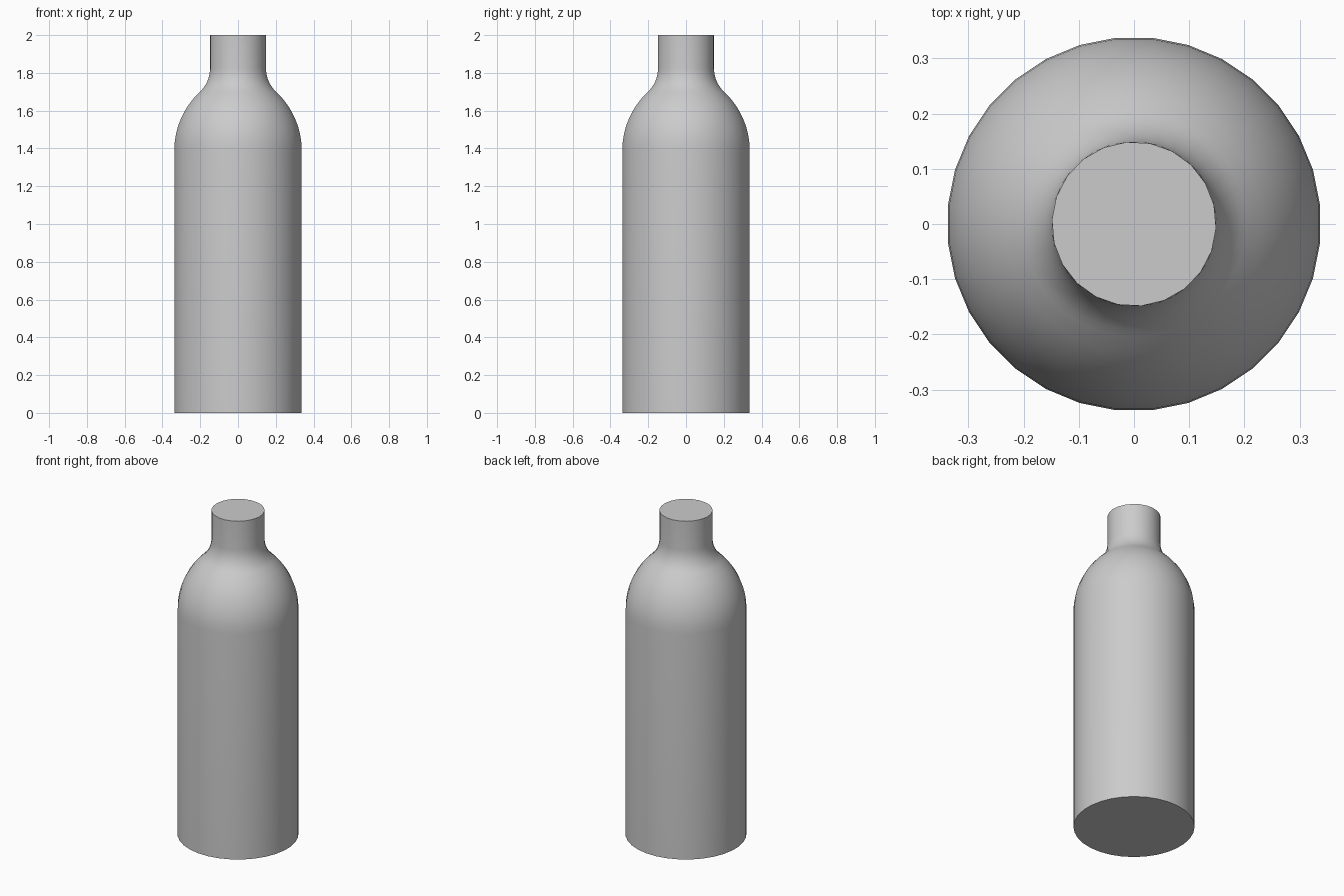
import bpy, bmesh
from math import acos, cos, sin, sqrt, pi, radians

if "Cube" in bpy.data.objects:
    bpy.data.objects.remove(bpy.data.objects["Cube"], do_unlink=True)

grey = bpy.data.materials.new("plain grey")
grey.use_nodes = True
grey.diffuse_color = (0.6, 0.6, 0.6, 1)
grey.node_tree.nodes["Principled BSDF"].inputs["Base Color"].default_value = grey.diffuse_color

BODY_R, NECK_R, SHOULDER_Z, TOP = 0.339, 0.149, 1.39, 2.0
BIG, SMALL = 0.42, 0.17          # shoulder arc and neck fillet radii
SIDES, NECK_SIDES, STEPS = 32, 22, 8

# Two tangent arcs lead from the body wall to the neck wall
big_x = BODY_R - BIG
small_x = NECK_R + SMALL
small_z = SHOULDER_Z + sqrt((BIG + SMALL) ** 2 - (small_x - big_x) ** 2)
turn = acos((small_x - big_x) / (BIG + SMALL))
angles = [turn * i / STEPS for i in range(STEPS + 1)]
profile = [(BODY_R, 0)]
profile += [(big_x + BIG * cos(a), SHOULDER_Z + BIG * sin(a)) for a in angles]
profile += [(small_x - SMALL * cos(a), small_z - SMALL * sin(a)) for a in angles[-2:0:-1]]

bm = bmesh.new()


def ring(radius, z, sides, start):
    verts = [bm.verts.new((radius * cos(start + 2 * pi * i / sides),
                           radius * sin(start + 2 * pi * i / sides), z)) for i in range(sides)]
    return [bm.edges.new((verts[i - 1], verts[i])) for i in range(sides)]


# Body and shoulder rings, then the coarser neck rings
rings = [ring(r, z, SIDES, pi / SIDES) for r, z in profile]
rings += [ring(NECK_R, z, NECK_SIDES, radians(-3)) for z in (small_z, TOP)]
for low, high in zip(rings, rings[1:]):
    bmesh.ops.bridge_loops(bm, edges=low + high)

# Flat base and closed top
for edges in (rings[0], rings[-1]):
    bmesh.ops.contextual_create(bm, geom=edges)
bmesh.ops.recalc_face_normals(bm, faces=bm.faces)

mesh = bpy.data.meshes.new("bottle")
bm.to_mesh(mesh)
bm.free()
mesh.materials.append(grey)
bottle = bpy.data.objects.new("bottle", mesh)
bpy.context.collection.objects.link(bottle)

# Smooth sides with crisp rims
bpy.ops.object.select_all(action="DESELECT")
bottle.select_set(True)
bpy.context.view_layer.objects.active = bottle
bpy.ops.object.shade_smooth_by_angle(angle=radians(35))
